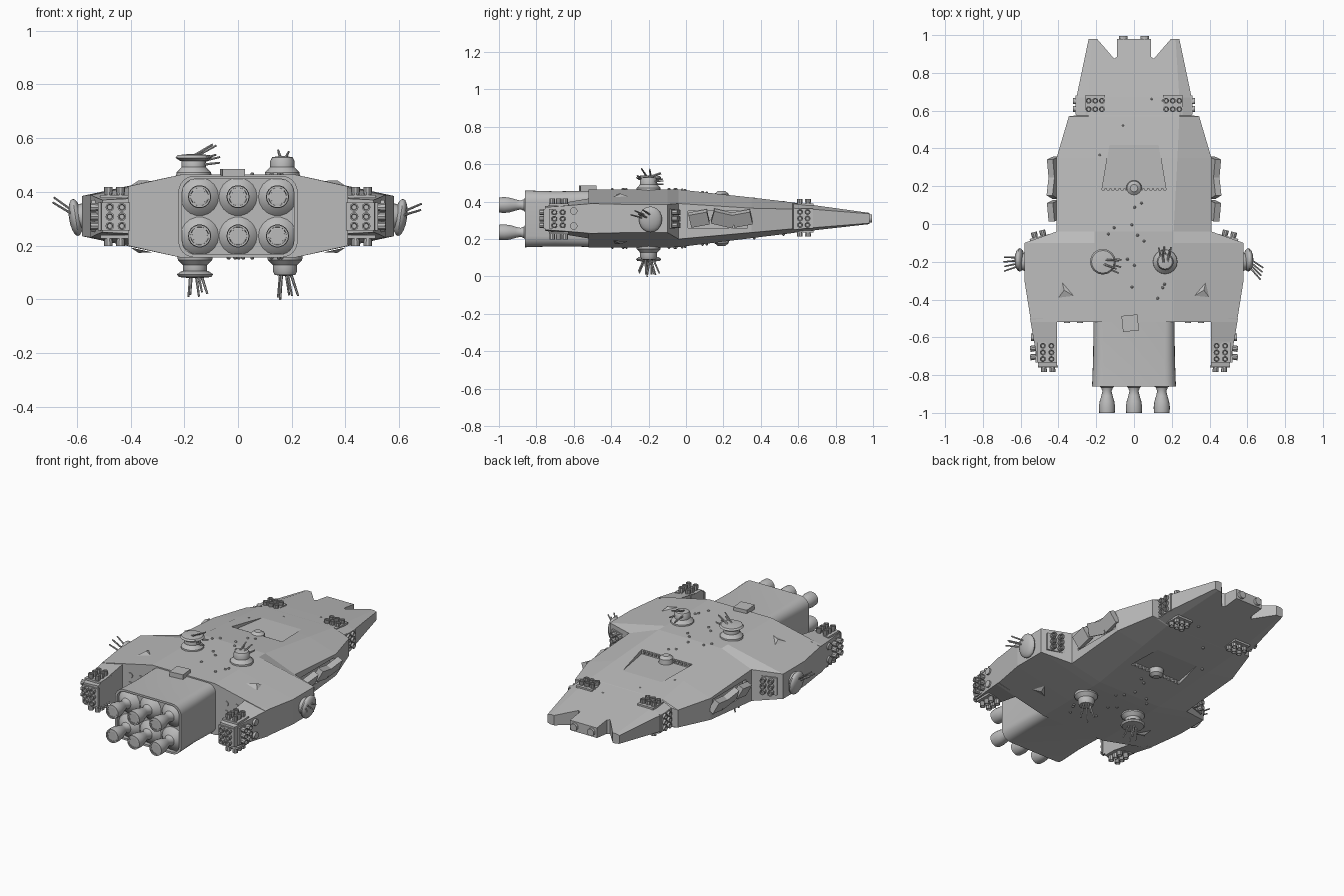
import bpy, bmesh, math, random
from mathutils import Vector, Matrix

cube = bpy.data.objects.get("Cube")
if cube:
    bpy.data.objects.remove(cube)
random.seed(4)

grey = bpy.data.materials.new("hull grey")
grey.use_nodes = True
grey.diffuse_color = (0.5, 0.5, 0.5, 1)
grey.node_tree.nodes["Principled BSDF"].inputs["Base Color"].default_value = (0.5, 0.5, 0.5, 1)


def finish(name, bm, smooth=False):
    bmesh.ops.recalc_face_normals(bm, faces=bm.faces)
    me = bpy.data.meshes.new(name)
    bm.to_mesh(me)
    bm.free()
    me.materials.append(grey)
    ob = bpy.data.objects.new(name, me)
    bpy.context.collection.objects.link(ob)
    if smooth:
        bpy.ops.object.select_all(action='DESELECT')
        ob.select_set(True)
        bpy.context.view_layer.objects.active = ob
        bpy.ops.object.shade_smooth_by_angle(angle=math.radians(35))
    return ob


def loft(bm, rings, cap=True):
    rows = [[bm.verts.new(p) for p in r] for r in rings]
    n = len(rows[0])
    for a, b in zip(rows, rows[1:]):
        for i in range(n):
            bm.faces.new((a[i], a[(i + 1) % n], b[(i + 1) % n], b[i]))
    if cap:
        bm.faces.new(rows[0])
        bm.faces.new(rows[-1])


def frame(pos, axis):
    """Matrix that stands local z along an axis at a position."""
    return Matrix.Translation(pos) @ Vector(axis).to_track_quat('Z', 'Y').to_matrix().to_4x4()


def lathe(bm, profile, mat, n=16, cap=True):
    loft(bm, [[mat @ Vector((r * math.cos(t * math.tau / n), r * math.sin(t * math.tau / n), z))
               for t in range(n)] for r, z in profile], cap)


def box(bm, pos, size, rot=Matrix()):
    bmesh.ops.create_cube(bm, size=1, matrix=Matrix.Translation(pos) @ rot @ Matrix.Diagonal((*size, 1)))


def cut(target, cutter):
    cutter.hide_render = True
    cutter.hide_viewport = True
    m = target.modifiers.new(cutter.name, 'BOOLEAN')
    m.operation = 'DIFFERENCE'
    m.solver = 'EXACT'
    m.object = cutter


# Main hull: y, flat half width, edge half width, top, upper edge, lower edge, bottom
sections = [
    (-.52, .21, .545, .465, .39, .23, .155),
    (-.30, .21, .58, .465, .385, .235, .155),
    (-.10, .21, .58, .465, .385, .235, .155),
    (-.04, .21, .41, .465, .39, .2, .157),
    (.35, .23, .41, .422, .365, .235, .205),
    (.57, .24, .345, .396, .36, .255, .232),
    (.575, .24, .305, .395, .365, .25, .233),
    (.67, .24, .305, .383, .36, .26, .245),
    (.98, .22, .24, .34, .335, .285, .28)]
bm = bmesh.new()
loft(bm, [[(f, y, t), (e, y, u), (e, y, l), (f, y, b), (-f, y, b), (-e, y, l), (-e, y, u), (-f, y, t)]
          for y, f, e, t, u, l, b in sections])
hull = finish("main_hull", bm)

# Notches that split the nose
bm = bmesh.new()
for s in (-1, 1):
    loft(bm, [[(s * x, y, z) for x, y in ((.09, 1.1), (.09, .885), (.105, .875), (.2, .985), (.2, 1.1))]
              for z in (.1, .6)])
cut(hull, finish("nose_notch_cutter", bm))

# Wedge recesses above and below
bm = bmesh.new()
for z0, z1 in ((.414, .6), (.05, .207)):
    loft(bm, [[(-.17, .18, z), (.17, .18, z), (.13, .42, z), (-.13, .42, z)] for z in (z0, z1)])
cut(hull, finish("deck_recess_cutter", bm))

# Flank bays
bm = bmesh.new()
for s in (-1, 1):
    box(bm, (s * .42, .17, .305), (.07, .32, .09))
cut(hull, finish("flank_bay_cutter", bm))

# Rows of ports in the recesses and small domes
bm = bmesh.new()
for z, d in ((.43, 1), (.19, -1)):
    for i in range(13):
        box(bm, (-.15 + i * .025, .184, z), (.012, .01, .012))
    lathe(bm, [(.042, -.02), (.038, .012), (.02, .026)], frame((0, .19, z), (0, 0, d)))
finish("recess_ports", bm, True)

# Tail pods
bm = bmesh.new()
for s in (-1, 1):
    loft(bm, [[(s * .408, y, b0), (s * x, y, b1), (s * x, y, t1), (s * .408, y, t0)]
              for y, x, b0, b1, t1, t0 in ((-.5, .55, .2, .23, .39, .42), (-.62, .53, .22, .24, .38, .4),
                                           (-.755, .505, .245, .25, .37, .375))])
finish("tail_pods", bm)

# Hatches on the rear bulkhead
bm = bmesh.new()
for s in (-1, 1):
    for x in (.285, .355):
        for z in (.25, .31, .365):
            lathe(bm, [(.016, 0), (.016, .008)], frame((s * x, -.517, z), (0, -1, 0)), 12)
    for z in (.27, .35):
        lathe(bm, [(.02, 0), (.02, .02)], frame((s * .525, -.6, z), (s, 0, 0)), 12)
    lathe(bm, [(.022, 0), (.022, .025)], frame((s * .057, .97, .31), (0, 1, 0)), 12)
finish("round_hatches", bm)


# Engine housing: rounded shell with a recessed end plate
def rounded(y, w, h, r):
    pts = []
    for k in range(4):
        cx, cz = (w - r) * (1, -1, -1, 1)[k], (h - r) * (1, 1, -1, -1)[k]
        for j in range(7):
            a = (k + j / 6) * math.pi / 2
            pts.append((cx + r * math.cos(a), y, .308 + cz + r * math.sin(a)))
    return pts


bm = bmesh.new()
loft(bm, [rounded(-.5, .215, .15, .05), rounded(-.7, .216, .147, .055), rounded(-.86, .222, .152, .06),
          rounded(-.86, .208, .14, .05), rounded(-.835, .208, .14, .05)])
finish("engine_housing", bm, True)
bm = bmesh.new()
box(bm, (-.02, -.525, .468), (.085, .085, .035), Matrix.Rotation(.1, 4, 'Z'))
finish("housing_box", bm)

# Six engine nozzles with hexagonal throats
bm = bmesh.new()
for x in (-.143, 0, .147):
    for z in (.382, .236):
        m = frame((x, -.83, z), (0, -1, 0))
        lathe(bm, [(.072, -.02), (.071, .005), (.055, .022), (.032, .035), (.024, .055), (.03, .08), (.039, .11),
                   (.043, .14), (.041, .17), (.034, .17), (.03, .14), (.018, .08)], m, 18)
        lathe(bm, [(.037, .167), (.03, .168), (.02, .08)], m, 6)
finish("engine_nozzles", bm, True)


# Thruster clusters: a plate with two columns of three short tubes
def cluster(bm, pos, axis, along, across, length=.035):
    n, u = Vector(axis).normalized(), Vector(along).normalized()
    v = n.cross(u)
    rot = Matrix((u, v, n)).transposed().to_4x4()
    box(bm, pos, (.06 + across, .105, .012), rot)
    for i in (-.5, .5):
        for j in (-1, 0, 1):
            lathe(bm, [(.013, 0), (.016, length * .5), (.016, length), (.011, length), (.009, length * .5)],
                  frame(Vector(pos) + u * i * across + v * j * .035, n), 10)


bm = bmesh.new()
for s in (-1, 1):
    for d in (-1, 1):
        cluster(bm, (s * .46, -.68, .308 + d * .075), (0, 0, d), (1, 0, 0), .045)
        cluster(bm, (s * .205, .63, .313 + d * .072), (0, 0, d), (0, 1, 0), .045, .028)
    cluster(bm, (s * .455, -.755, .308), (0, -1, 0), (1, 0, 0), .045, .028)
    cluster(bm, (s * .515, -.68, .308), (s, -.1, 0), (0, 1, 0), .045, .035)
    cluster(bm, (s * .303, .63, .31), (s, 0, 0), (0, 1, 0), .04, .02)
    cluster(bm, (s * .5, -.072, .308), (s * .25, 1, 0), (1, s * -.25, 0), .045, .035)
finish("thruster_clusters", bm, True)


# Gun turrets: flared base, drum head and a fan of barrels
def turret(bm, pos, axis, aim, reach, flat=False):
    m = frame(pos, axis)
    lathe(bm, [(.066, -.01), (.064, .008), (.045, .028), (.045, .05), (.038, .064), (.015, .068)], m)
    head = m @ Vector((0, 0, .05))
    if flat:
        lathe(bm, [(.05, 0), (.068, .012), (.06, .022), (.02, .026)], frame(head, axis))
    a = Vector(aim).normalized()
    side = a.orthogonal().normalized()
    other = a.cross(side)
    for i in range(5):
        t = i * math.tau / 5
        spread = side * math.cos(t) + other * math.sin(t)
        lathe(bm, [(.006, 0), (.004, reach * random.uniform(.85, 1))],
              frame(head + spread * .018, a + spread * .22), 6)


bm = bmesh.new()
turret(bm, (-.165, -.2, .465), (0, 0, 1), (1, -.25, .35), .11, True)
turret(bm, (.165, -.2, .465), (0, 0, 1), (0, 1, .15), .08)
turret(bm, (-.16, -.2, .155), (0, 0, -1), (.1, -.25, -1), .105, True)
turret(bm, (.175, -.2, .155), (0, 0, -1), (.1, .2, -1), .105)
finish("deck_turrets", bm, True)

# Side turrets: oval shields with barrels
bm = bmesh.new()
for s, aim in ((-1, (-1, -.15, .6)), (1, (1, -.9, .3))):
    dome = frame((s * .585, -.2, .31), (s, 0, 0))
    bmesh.ops.create_uvsphere(bm, u_segments=18, v_segments=10, radius=1,
                              matrix=Matrix.Translation((s * .605, -.19, .305))
                              @ Matrix.Rotation(s * .15, 4, 'Y') @ Matrix.Diagonal((.025, .062, .07, 1)))
    lathe(bm, [(.05, -.01), (.04, .02), (.02, .03)], dome)
    a = Vector(aim).normalized()
    for i in range(4):
        o = Vector((0, .014 * (i - 1.5), .012 * (i % 2)))
        lathe(bm, [(.005, 0), (.004, .1)], frame(Vector((s * .605, -.2, .31)) + o, a + o * 8), 6)
finish("side_turrets", bm, True)

# Open flank panels
bm = bmesh.new()
for s in (-1, 1):
    for y, w, tilt in ((.07, .1, .2), (.2, .12, -.25), (.3, .1, .2)):
        rot = Matrix.Rotation(s * .45, 4, 'Y') @ Matrix.Rotation(tilt, 4, 'X')
        box(bm, (s * .425, y, .31), (.035, w, .075), rot)
finish("flank_panels", bm)

# Low angled fairings on the shoulders
bm = bmesh.new()
for s in (-1, 1):
    for d in (-1, 1):
        z = .308 + d * .1
        pts = [bm.verts.new((s * x, y, z + d * h)) for x, y, h in
               ((.32, -.38, .033), (.38, -.31, .02), (.4, -.39, .015), (.37, -.35, .035))]
        for tri in ((0, 1, 2), (0, 1, 3), (1, 2, 3), (2, 0, 3)):
            bm.faces.new([pts[i] for i in tri])
finish("shoulder_fairings", bm)

# Small studs scattered over both decks
bm = bmesh.new()
for i in range(26):
    x, y = random.uniform(-.2, .2), random.uniform(-.45, .85)
    if .15 < y < .45 and abs(x) < .18:
        continue
    drop = max(0, y + .04) * .123
    for z, d in ((.465 - drop, 1), (.156 + drop, -1)):
        lathe(bm, [(.008, -.006), (.007, .004), (.003, .008)], frame((x, y, z), (0, 0, d)), 8)
finish("deck_studs", bm)
